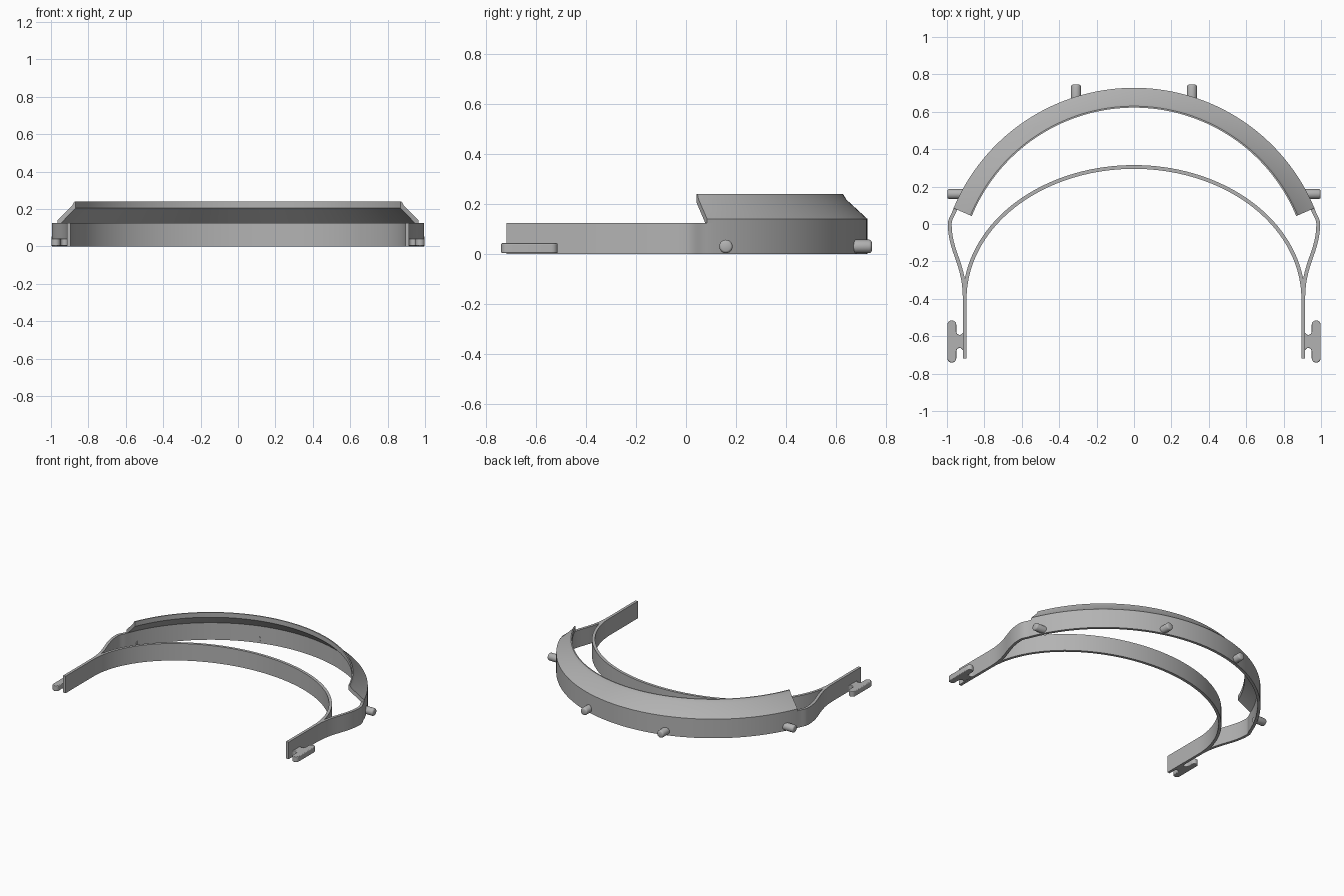
import bpy, bmesh
from math import sin, cos, pi, radians
from mathutils import Vector, Matrix
from mathutils.geometry import interpolate_bezier

cube = bpy.data.objects.get("Cube")
if cube:
    bpy.data.objects.remove(cube)

GREY = (0.45, 0.45, 0.45, 1)
mat = bpy.data.materials.new("light grey plastic")
mat.use_nodes = True
mat.diffuse_color = GREY
mat.node_tree.nodes["Principled BSDF"].inputs["Base Color"].default_value = GREY

THICK = 0.02        # wall thickness of the bands
HEIGHT = 0.125      # height of the bands
CENTRE_Y = -0.317   # centre of the outer arc
RADIUS = 1.035      # middle radius of the outer arc
VISOR_START = radians(22.6)


def finish(name, bm, angle=35):
    bmesh.ops.recalc_face_normals(bm, faces=bm.faces)
    mesh = bpy.data.meshes.new(name)
    bm.to_mesh(mesh)
    bm.free()
    mesh.materials.append(mat)
    ob = bpy.data.objects.new(name, mesh)
    bpy.context.collection.objects.link(ob)
    bpy.ops.object.select_all(action='DESELECT')
    ob.select_set(True)
    bpy.context.view_layer.objects.active = ob
    bpy.ops.object.shade_smooth_by_angle(angle=radians(angle))
    return ob


def sweep(name, path, section):
    """Sweep a section of (outward offset, z) points along a flat path."""
    bm = bmesh.new()
    rings = []
    for i, p in enumerate(path):
        t = (path[min(i + 1, len(path) - 1)] - path[max(i - 1, 0)]).normalized()
        out = Vector((t.y, -t.x))
        rings.append([bm.verts.new((*(p + out * o), z)) for o, z in section])
    n = len(section)
    for a, b in zip(rings, rings[1:]):
        for k in range(n):
            bm.faces.new((a[k], a[(k + 1) % n], b[(k + 1) % n], b[k]))
    bm.faces.new(rings[0])
    bm.faces.new(rings[-1])
    return finish(name, bm)


def arc(rx, ry, cy, start, end, steps):
    angles = [start + (end - start) * i / steps for i in range(steps + 1)]
    return [Vector((rx * cos(a), cy + ry * sin(a))) for a in angles]


def mirrored(path):
    return [Vector((-p.x, p.y)) for p in reversed(path)]


def bezier(*pts, steps=14):
    return [p.to_2d() for p in interpolate_bezier(*[Vector((*p, 0)) for p in pts], steps)]


wall = [(-THICK / 2, 0), (THICK / 2, 0), (THICK / 2, HEIGHT), (-THICK / 2, HEIGHT)]

# Inner headband: straight temples joined by an elliptical arc
temple = [Vector((0.905, -0.72)), Vector((0.905, -0.55)), Vector((0.905, -0.42))]
sweep("inner_headband", temple + arc(0.905, 0.705, -0.4, 0, pi, 72) + mirrored(temple), wall)

# Outer band: leaves the temples in an S curve and follows the wide arc
flare = bezier((0.905, -0.40), (0.905, -0.21), (0.985, -0.15), (0.985, 0))[:-1]
start = arc(RADIUS, RADIUS, CENTRE_Y, VISOR_START, VISOR_START, 1)[0]
flare += bezier((0.985, 0), (0.985, 0.03), (0.965, 0.047), start, steps=7)[:-1]
front_arc = arc(RADIUS, RADIUS, CENTRE_Y, VISOR_START, pi - VISOR_START, 72)
sweep("outer_band", flare + front_arc + mirrored(flare), wall)

# Sloped visor with an upright inner lip
visor = [(0.01, HEIGHT), (0.01, 0.14), (-0.075, 0.218), (-0.088, 0.24),
         (-0.096, 0.24), (-0.096, 0.205), (-0.01, HEIGHT)]
sweep("sloped_visor", front_arc, visor)


def peg(name, base, direction, length):
    """Round mounting peg with a softened outer rim."""
    bm = bmesh.new()
    profile = [(0.027, 0), (0.027, length - 0.01), (0.024, length - 0.003), (0.018, length)]
    rings = [[bm.verts.new((r * cos(a), r * sin(a), h))
              for a in (2 * pi * k / 24 for k in range(24))] for r, h in profile]
    for a, b in zip(rings, rings[1:]):
        for k in range(24):
            j = (k + 1) % 24
            bm.faces.new((a[k], a[j], b[j], b[k]))
    bm.faces.new(rings[0])
    bm.faces.new(rings[-1])
    turn = Vector(direction).to_track_quat('Z', 'Y').to_matrix().to_4x4()
    bm.transform(Matrix.Translation(base) @ turn)
    finish(name, bm, 50)


def strap_hook(name, side):
    """Rounded bar on a flared stem, drawn as one outline and extruded."""
    cx, r = 0.974, 0.024
    top, low, mid = -0.515, -0.741, -0.628
    outline = [(cx + r * cos(a), top - r + r * sin(a)) for a in (pi * k / 10 for k in range(11))]
    # upper notch, from the bar round to the temple
    notch = [(0.932 + 0.018 * cos(a), -0.575 + 0.018 * sin(a))
             for a in (-pi * k / 8 for k in range(9))]
    outline += notch + [(0.905, -0.575)]
    outline += [(x, 2 * mid - y) for x, y in reversed(outline)]
    bm = bmesh.new()
    face = bm.faces.new([bm.verts.new((side * x, y, 0.003)) for x, y in outline])
    ext = bmesh.ops.extrude_face_region(bm, geom=[face])
    verts = [v for v in ext["geom"] if isinstance(v, bmesh.types.BMVert)]
    bmesh.ops.translate(bm, verts=verts, vec=(0, 0, 0.04))
    ob = finish(name, bm, 50)
    bevel = ob.modifiers.new("soft edges", 'BEVEL')
    bevel.width = 0.008
    bevel.segments = 3
    bevel.limit_method = 'ANGLE'
    bevel.angle_limit = radians(60)


for label, s in (("left", 1), ("right", -1)):
    peg(f"{label}_back_peg", (s * 0.31, 0.665, 0.03), (0, 1, 0), 0.08)
    peg(f"{label}_side_peg", (s * 0.915, 0.16, 0.03), (s, 0, 0), 0.083)
    strap_hook(f"{label}_strap_hook", s)
